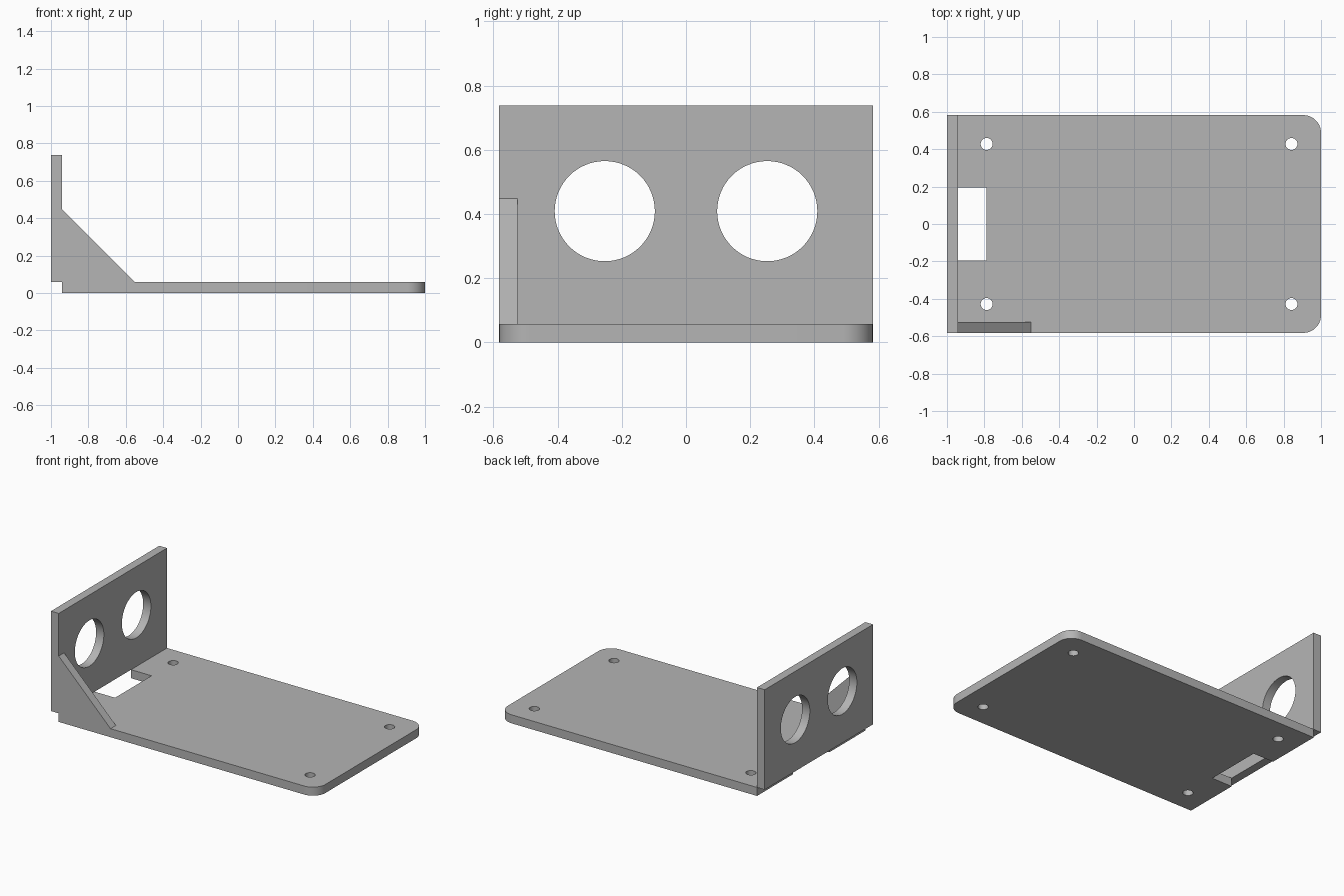
import bpy
import bmesh
from math import cos, sin, pi, radians
from mathutils import Vector

cube = bpy.data.objects.get("Cube")
if cube:
    bpy.data.objects.remove(cube, do_unlink=True)

# Main dimensions
T = 0.058             # sheet thickness
HALF_W = 0.582        # half width along y
INNER = -1 + T        # inner face of the upright wall
WALL_TOP = 0.738
BRACE = 0.39          # leg length of the corner brace
CORNER = 0.095        # rounded corner radius
SLOT_X, SLOT_Y = -0.788, 0.196

grey = bpy.data.materials.new("plain grey")
grey.use_nodes = True
colour = (0.46, 0.46, 0.46, 1)
grey.diffuse_color = colour
grey.node_tree.nodes["Principled BSDF"].inputs["Base Color"].default_value = colour


def arc(cx, cy, r, start, end, steps):
    angles = [radians(start + (end - start) * i / steps) for i in range(steps + 1)]
    return [(cx + r * cos(a), cy + r * sin(a)) for a in angles]


def circle(cx, cy, r, steps=64):
    return arc(cx, cy, r, 0, 360, steps)[:-1]


def extruded_sheet(name, loops, place, direction):
    """Fill an outline with its holes and extrude it to a solid."""
    bm = bmesh.new()
    for loop in loops:
        verts = [bm.verts.new(place(u, v)) for u, v in loop]
        for a, b in zip(verts, verts[1:] + verts[:1]):
            bm.edges.new((a, b))
    bmesh.ops.triangle_fill(bm, edges=bm.edges[:], use_beauty=True, use_dissolve=False)
    result = bmesh.ops.extrude_face_region(bm, geom=bm.faces[:], use_keep_orig=True)
    moved = [g for g in result["geom"] if isinstance(g, bmesh.types.BMVert)]
    bmesh.ops.translate(bm, verts=moved, vec=Vector(direction))
    bmesh.ops.recalc_face_normals(bm, faces=bm.faces[:])
    mesh = bpy.data.meshes.new(name)
    bm.to_mesh(mesh)
    bm.free()
    mesh.materials.append(grey)
    obj = bpy.data.objects.new(name, mesh)
    bpy.context.collection.objects.link(obj)
    bpy.ops.object.select_all(action="DESELECT")
    obj.select_set(True)
    bpy.context.view_layer.objects.active = obj
    bpy.ops.object.shade_smooth_by_angle(angle=radians(30))
    return obj


# Base plate: two rounded corners, open slot at the wall end, four screw holes
c = HALF_W - CORNER
outline = [(INNER, -HALF_W)]
outline += arc(1 - CORNER, -c, CORNER, -90, 0, 16)
outline += arc(1 - CORNER, c, CORNER, 0, 90, 16)
outline += [(INNER, HALF_W), (INNER, SLOT_Y), (SLOT_X, SLOT_Y),
            (SLOT_X, -SLOT_Y), (INNER, -SLOT_Y)]
screw_holes = [circle(x, y, 0.032, 32) for x in (-0.788, 0.842) for y in (-0.428, 0.428)]
extruded_sheet("base_plate", [outline] + screw_holes,
               lambda u, v: (u, v, 0), (0, 0, T))

# Upright wall with two large round openings
wall = [(-HALF_W, T), (HALF_W, T), (HALF_W, WALL_TOP), (-HALF_W, WALL_TOP)]
openings = [circle(side * 0.253, 0.409, 0.156) for side in (-1, 1)]
extruded_sheet("upright_wall", [wall] + openings,
               lambda u, v: (-1, u, v), (T, 0, 0))

# Triangular brace on the front edge
brace = [(INNER, T), (INNER + BRACE, T), (INNER, T + BRACE)]
extruded_sheet("corner_brace", [brace],
               lambda u, v: (u, -HALF_W, v), (0, T, 0))
